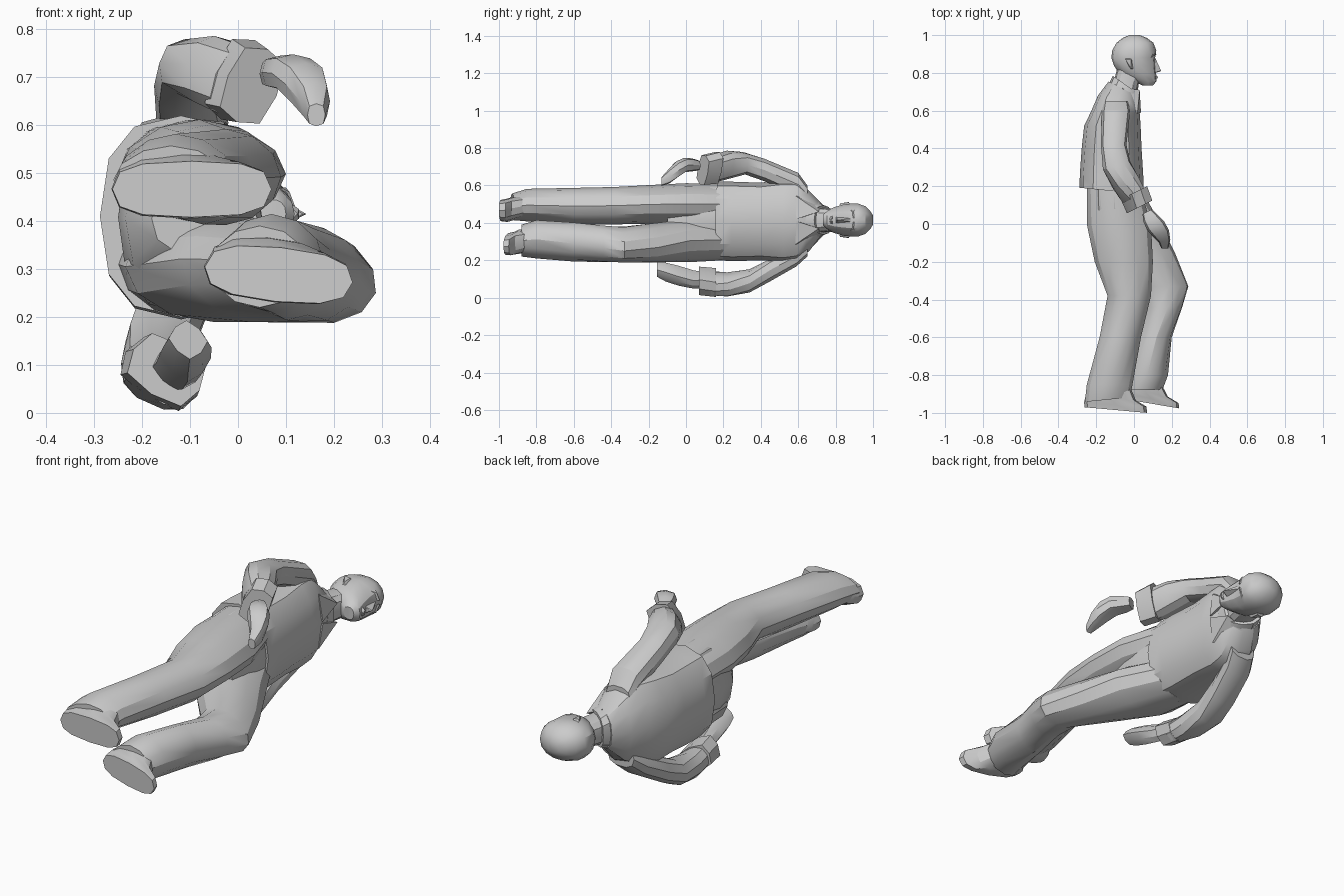
import bpy, bmesh, math

cube = bpy.data.objects.get("Cube")
if cube:
    bpy.data.objects.remove(cube)

grey = bpy.data.materials.new("plain grey")
grey.use_nodes = True
grey.diffuse_color = (0.6, 0.6, 0.6, 1)
bsdf = next(n for n in grey.node_tree.nodes if n.type == 'BSDF_PRINCIPLED')
bsdf.inputs["Base Color"].default_value = (0.6, 0.6, 0.6, 1)
parts = []


def finish(name, bm):
    bmesh.ops.recalc_face_normals(bm, faces=bm.faces)
    me = bpy.data.meshes.new(name)
    bm.to_mesh(me)
    bm.free()
    me.materials.append(grey)
    ob = bpy.data.objects.new(name, me)
    bpy.context.collection.objects.link(ob)
    parts.append(ob)


def loft(name, sections, sides=12, power=0.8):
    """Skin rings given as (y, x0, x1, z0, z1[, tilt[, turn]]).
    tilt slopes y along x, turn rotates the ring about y in degrees."""
    bm = bmesh.new()
    rings = []
    for y, x0, x1, z0, z1, *extra in sections:
        tilt, turn = (extra + [0, 0])[:2]
        ct, st = math.cos(math.radians(turn)), math.sin(math.radians(turn))
        ring = []
        for i in range(sides):
            a = 2 * math.pi * i / sides
            c, s = math.cos(a), math.sin(a)
            u = math.copysign(abs(c) ** power, c) * (x1 - x0) / 2
            v = math.copysign(abs(s) ** power, s) * (z1 - z0) / 2
            dx, dz = u * ct - v * st, u * st + v * ct
            ring.append(bm.verts.new(((x0 + x1) / 2 + dx, y + tilt * dx, (z0 + z1) / 2 + dz)))
        rings.append(ring)
    for a, b in zip(rings, rings[1:]):
        for i in range(sides):
            j = (i + 1) % sides
            bm.faces.new((a[i], a[j], b[j], b[i]))
    bm.faces.new(rings[0])
    bm.faces.new(rings[-1])
    finish(name, bm)


def hull(name, points):
    """Small faceted solid around a few points."""
    bm = bmesh.new()
    vs = [bm.verts.new(p) for p in points]
    bmesh.ops.convex_hull(bm, input=vs)
    finish(name, bm)


# Jacket and trouser seat
loft("jacket", [
    (.175, -.288, .05, .20, .62, -.1), (.25, -.287, .05, .195, .62, -.05),
    (.40, -.277, .04, .20, .615), (.52, -.264, .035, .19, .63),
    (.59, -.23, .03, .20, .63), (.66, -.19, .025, .25, .57, -.2),
    (.72, -.135, .015, .33, .50, -.45)])
loft("trouser_seat", [
    (.22, -.25, .03, .21, .61), (.08, -.25, .05, .205, .61),
    (-.02, -.235, .05, .25, .56), (-.10, -.18, .04, .33, .48)])

# Straight leg
loft("upper_leg", [
    (.20, -.25, .03, .39, .61), (.0, -.25, .09, .392, .612),
    (-.20, -.208, .10, .395, .602), (-.38, -.14, .09, .392, .592),
    (-.60, -.182, .037, .393, .587), (-.85, -.25, -.008, .408, .582),
    (-.93, -.26, -.02, .415, .557, .1)], 12, 1.08)
loft("upper_shoe", [
    (-.985, -.262, .07, .408, .525, -.09), (-.955, -.264, .065, .405, .53, -.07),
    (-.92, -.255, .01, .415, .54, -.1), (-.84, -.21, -.03, .44, .55)], 12, .7)

# Bent leg stepping forward
loft("lower_leg", [
    (.20, -.25, .03, .20, .42), (.02, -.235, .13, .19, .42),
    (-.15, -.12, .218, .188, .402, 0, -9), (-.33, .03, .292, .188, .38, 0, -15),
    (-.44, .055, .258, .188, .388, 0, -13), (-.60, .02, .20, .193, .402, 0, -5),
    (-.80, -.04, .18, .21, .415), (-.88, -.06, .15, .22, .39)], 12, 1.05)
loft("lower_shoe", [
    (-.95, -.07, .24, .232, .345, -.17, -6), (-.922, -.072, .237, .23, .35, -.17, -6),
    (-.89, -.065, .18, .235, .365, -.2, -4), (-.82, -.03, .13, .25, .37)], 12, .75)

# Upper arm side: sleeve, cuff and separate curled hand
loft("upper_sleeve", [
    (.65, -.16, -.03, .50, .60), (.60, -.17, -.02, .54, .67),
    (.42, -.175, -.04, .62, .745), (.31, -.165, -.02, .66, .778, .3, -8),
    (.22, -.11, .02, .635, .785, .5, -16), (.14, -.05, .055, .61, .765, .5, -23)], 10)
loft("upper_cuff", [
    (.165, -.055, .055, .605, .785, .5, -23), (.09, -.025, .085, .60, .765, .5, -23)], 8, .6)
loft("upper_hand", [
    (.065, .045, .095, .68, .735, .5), (.03, .05, .125, .675, .745, .5),
    (-.01, .07, .16, .67, .748, .5), (-.05, .10, .185, .64, .73, .4),
    (-.09, .13, .192, .61, .69, .2), (-.13, .145, .182, .598, .645)], 8, .7)

# Lower arm side: sleeve, cuff and hand
loft("lower_sleeve", [
    (.65, -.18, -.04, .22, .32), (.59, -.21, -.06, .165, .28),
    (.45, -.235, -.09, .085, .21), (.34, -.245, -.095, .03, .15, 0, -10),
    (.22, -.24, -.08, .012, .13, 0, -24), (.13, -.235, -.075, .025, .13, 0, -32)], 10)
loft("lower_cuff", [
    (.16, -.248, -.072, .024, .138, 0, -32), (.07, -.23, -.068, .03, .15, 0, -32)], 8, .6)
loft("lower_hand", [
    (.10, -.18, -.10, .055, .13, 0, -40), (.04, -.17, -.075, .06, .135, 0, -45),
    (-.04, -.16, -.06, .075, .16, 0, -45), (-.11, -.15, -.06, .095, .18, 0, -45),
    (-.155, -.142, -.066, .12, .185, 0, -45)], 8, .6)

# Neck, collar and head
loft("neck", [(.64, -.13, .01, .34, .49), (.74, -.11, .025, .35, .48), (.82, -.09, .05, .355, .475)])
loft("collar", [(.685, -.138, .028, .315, .515, -.55), (.735, -.112, .03, .337, .493, -.7)])
loft("head", [
    (.733, .045, .10, .385, .445), (.755, -.0, .118, .365, .465), (.79, -.075, .118, .345, .485),
    (.84, -.107, .113, .33, .50), (.88, -.12, .112, .325, .505), (.92, -.115, .118, .325, .505),
    (.96, -.092, .102, .34, .49), (.985, -.06, .068, .365, .465), (1.0, -.025, .03, .39, .44)],
    14, .9)

# Facial features and lapels, repeated on both sides of the centre line
MID = .415
hull("nose", [(.11, .885, MID - .008), (.11, .885, MID + .008), (.143, .812, MID),
              (.10, .80, MID - .022), (.10, .80, MID + .022), (.135, .805, MID)])
hull("lips", [(.10, .785, MID - .03), (.10, .785, MID + .03), (.127, .78, MID - .01),
              (.127, .78, MID + .01), (.10, .765, MID - .025), (.10, .765, MID + .025),
              (.124, .77, MID)])
for side, s in (("upper", 1), ("lower", -1)):
    def m(pts):
        return [(x, y, MID + s * z) for x, y, z in pts]
    hull(side + "_brow", m([(.10, .905, .01), (.10, .90, .055), (.121, .90, .01),
                            (.108, .895, .045), (.10, .885, .01), (.09, .88, .055)]))
    hull(side + "_ear", m([(-.045, .88, .08), (-.01, .88, .08), (-.045, .87, .096),
                           (-.015, .87, .093), (-.02, .82, .08), (-.005, .82, .08),
                           (-.015, .825, .09)]))
    hull(side + "_lapel", m([(.03, .71, .045), (.037, .59, .005), (.018, .585, .13),
                             (-.06, .72, .09), (.0, .70, .04), (.02, .59, .005),
                             (.0, .60, .13), (-.06, .70, .08)]))

# Smooth shading with sharp creases
bpy.ops.object.select_all(action='DESELECT')
for ob in parts:
    ob.select_set(True)
bpy.context.view_layer.objects.active = parts[0]
bpy.ops.object.shade_smooth_by_angle(angle=math.radians(30))
